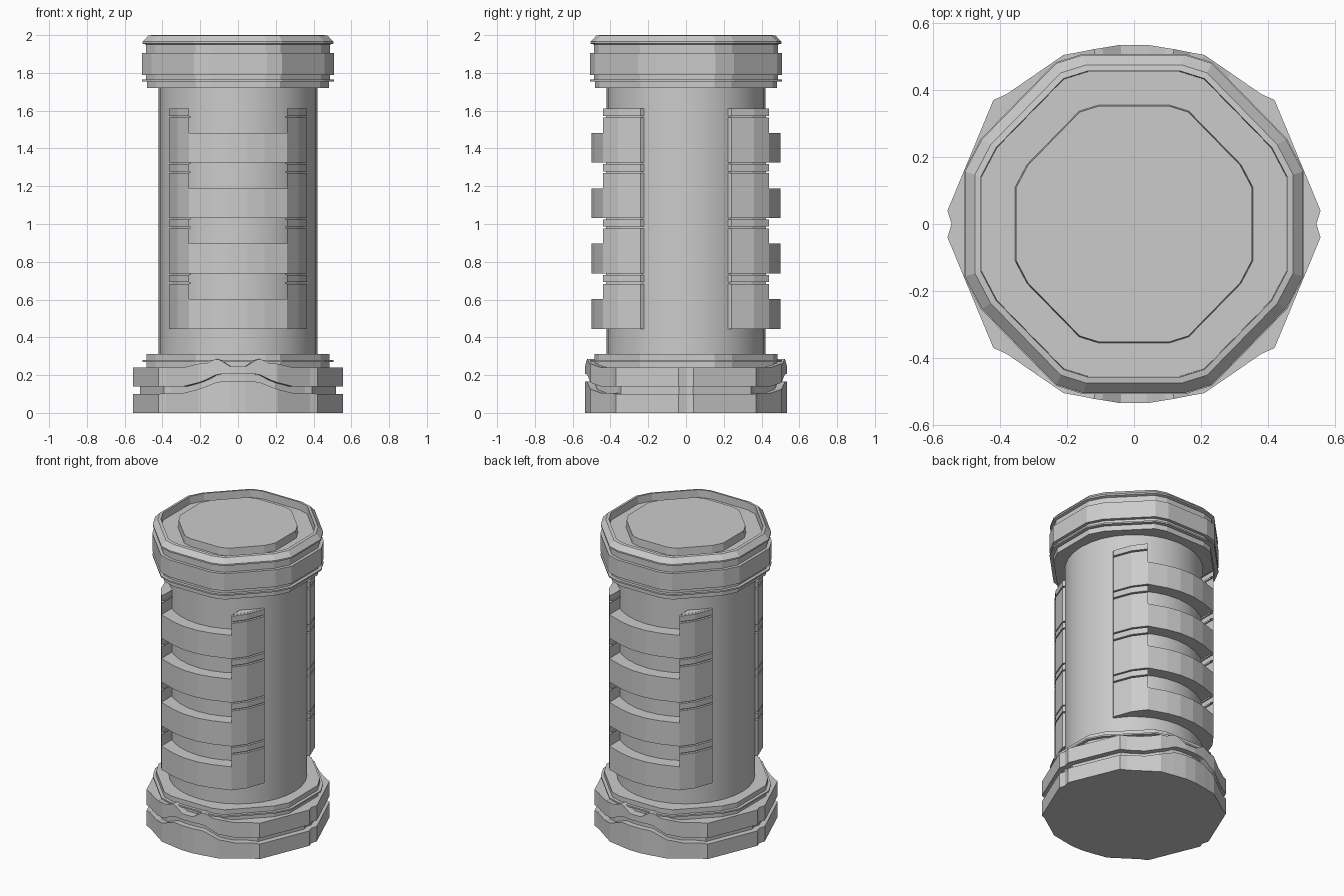
import bpy, bmesh, math

if "Cube" in bpy.data.objects:
    bpy.data.objects.remove(bpy.data.objects["Cube"])


def finish(name, bm, smooth=False):
    bmesh.ops.recalc_face_normals(bm, faces=bm.faces)
    me = bpy.data.meshes.new(name)
    bm.to_mesh(me)
    bm.free()
    ob = bpy.data.objects.new(name, me)
    bpy.context.collection.objects.link(ob)
    if smooth:
        bpy.ops.object.select_all(action='DESELECT')
        ob.select_set(True)
        bpy.context.view_layer.objects.active = ob
        bpy.ops.object.shade_smooth_by_angle(angle=math.radians(30))
    return ob


def full_ring(quarter):
    """Mirror a first-quadrant outline (x, y, extras...) into a closed loop."""
    half = quarter + [(-p[0],) + p[1:] for p in reversed(quarter) if p[0] > 0]
    return half + [(p[0], -p[1]) + p[2:] for p in reversed(half) if p[1] > 0]


def bridge(bm, a, b):
    for i in range(len(a)):
        j = (i + 1) % len(a)
        bm.faces.new((a[i], a[j], b[j], b[i]))


def loft(name, outline, levels, smooth=False):
    """Stack scaled copies of an outline; levels are (z, scale)."""
    bm = bmesh.new()
    rings = [[bm.verts.new((p[0] * s, p[1] * s, z)) for p in outline] for z, s in levels]
    for a, b in zip(rings, rings[1:]):
        bridge(bm, a, b)
    bm.faces.new(rings[0])
    bm.faces.new(rings[-1])
    return finish(name, bm, smooth)


def wall(name, quarter, inner=0.86):
    """Closed band whose bottom and top heights vary: (x, y, bottom, top)."""
    pts = full_ring(quarter)
    bm = bmesh.new()
    rings = [[bm.verts.new((p[0] * s, p[1] * s, p[k])) for p in pts]
             for s, k in ((1, 2), (1, 3), (inner, 3), (inner, 2))]
    for i in range(4):
        bridge(bm, rings[i], rings[(i + 1) % 4])
    return finish(name, bm)


# Base: two faceted bands with a wavy tongue at front and back
plan = [(.545, 0), (.557, .04), (.42, .37), (.38, .388), (.29, .45), (.21, .505),
        (.17, .512), (.12, .522), (.095, .526), (.04, .535), (0, .535)]
low_top = [.10, .10, .10, .105, .105, .125, .14, .16, .165, .165, .165]
up_bot = [.14, .14, .14, .14, .14, .16, .175, .20, .205, .205, .205]
up_top = [.24, .24, .24, .24, .24, .26, .262, .285, .28, .245, .245]
wall("base_lower_band", [p + (0, t) for p, t in zip(plan, low_top)])
wall("base_upper_band", [p + (b, t) for p, b, t in zip(plan, up_bot, up_top)])
loft("base_core", full_ring(plan), [(0, .93), (.24, .93)])

# Chamfered octagon collars
octo = full_ring([(1, .31), (.9, .5), (.46, .95), (.3, 1)])
loft("lower_collar", octo, [(.22, .485), (.27, .485), (.27, .505), (.28, .505),
                            (.28, .485), (.312, .485), (.312, .40)])
loft("upper_collar", octo, [(1.72, .40), (1.72, .483), (1.755, .483), (1.755, .507),
                            (1.765, .507), (1.765, .487), (1.79, .487), (1.79, .508),
                            (1.905, .508), (1.905, .488), (1.95, .488), (1.955, .505),
                            (1.965, .505), (1.997, .475), (2.0, .457), (1.95, .455),
                            (1.95, .355), (2.0, .352)])

# Smooth central tube
circle = [(math.cos(math.tau * i / 32), math.sin(math.tau * i / 32)) for i in range(32)]
loft("tube_body", circle, [(.30, .42), (1.73, .42)], True)

# Grip: stepped ribs with side tabs, front and back
half_rib = [(.34, .2), (.365, .24), (.32, .36), (.26, .44), (.14, .482), (.05, .5)]
rib = half_rib + [(-x, y) for x, y in reversed(half_rib)]
tab = [(.26, .28), (.34, .2), (.365, .24), (.32, .36), (.26, .44)]
for label, s in (("front", -1), ("back", 1)):
    for n in range(4):
        z = .445 + .2935 * n
        loft(f"{label}_rib_{n}", [(x, y * s) for x, y in rib], [(z, 1), (z + .157, 1)])
        for side in (-1, 1):
            shape = [(x * side, y * s) for x, y in tab]
            tag = f"{label}_{'left' if side < 0 else 'right'}"
            loft(f"{tag}_tab_{n}", shape, [
                (z + .157, 1), (z + .237, 1), (z + .237, .965), (z + .247, .965),
                (z + .247, 1), (z + .285, 1), (z + .285, .965),
                (z + (.2935 if n < 3 else .286), .965)])
